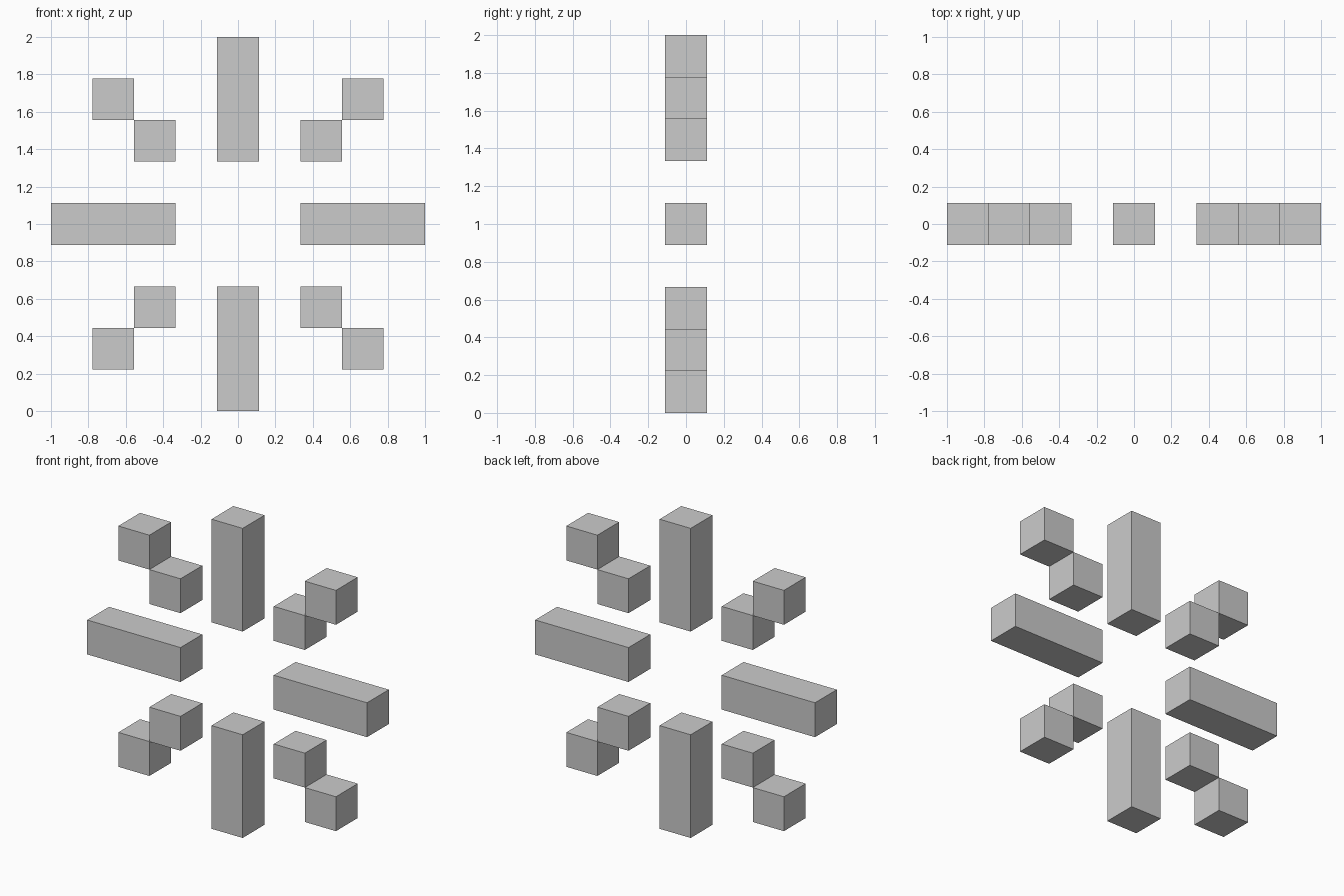
import bpy

if "Cube" in bpy.data.objects:
    bpy.data.objects.remove(bpy.data.objects["Cube"])

U = 2 / 9  # one grid cell; the model spans nine cells


def block(name, x, z, width=1, height=1):
    """Box one cell deep, placed in cells relative to the centre."""
    bpy.ops.mesh.primitive_cube_add(size=1, location=(x * U, 0, 1 + z * U))
    obj = bpy.context.object
    obj.name = name
    obj.scale = (width * U, U, height * U)
    bpy.ops.object.transform_apply(location=False, rotation=False, scale=True)


# Straight rays: three-cell bars
for side, s in (("right", 1), ("left", -1)):
    block(f"{side}_bar", 3 * s, 0, width=3)
for side, s in (("top", 1), ("bottom", -1)):
    block(f"{side}_bar", 0, 3 * s, height=3)

# Diagonal rays: two cubes meeting at an edge
for side, sx in (("right", 1), ("left", -1)):
    for level, sz in (("top", 1), ("bottom", -1)):
        for part, d in (("inner", 2), ("outer", 3)):
            block(f"{level}_{side}_{part}_cube", sx * d, sz * d)
